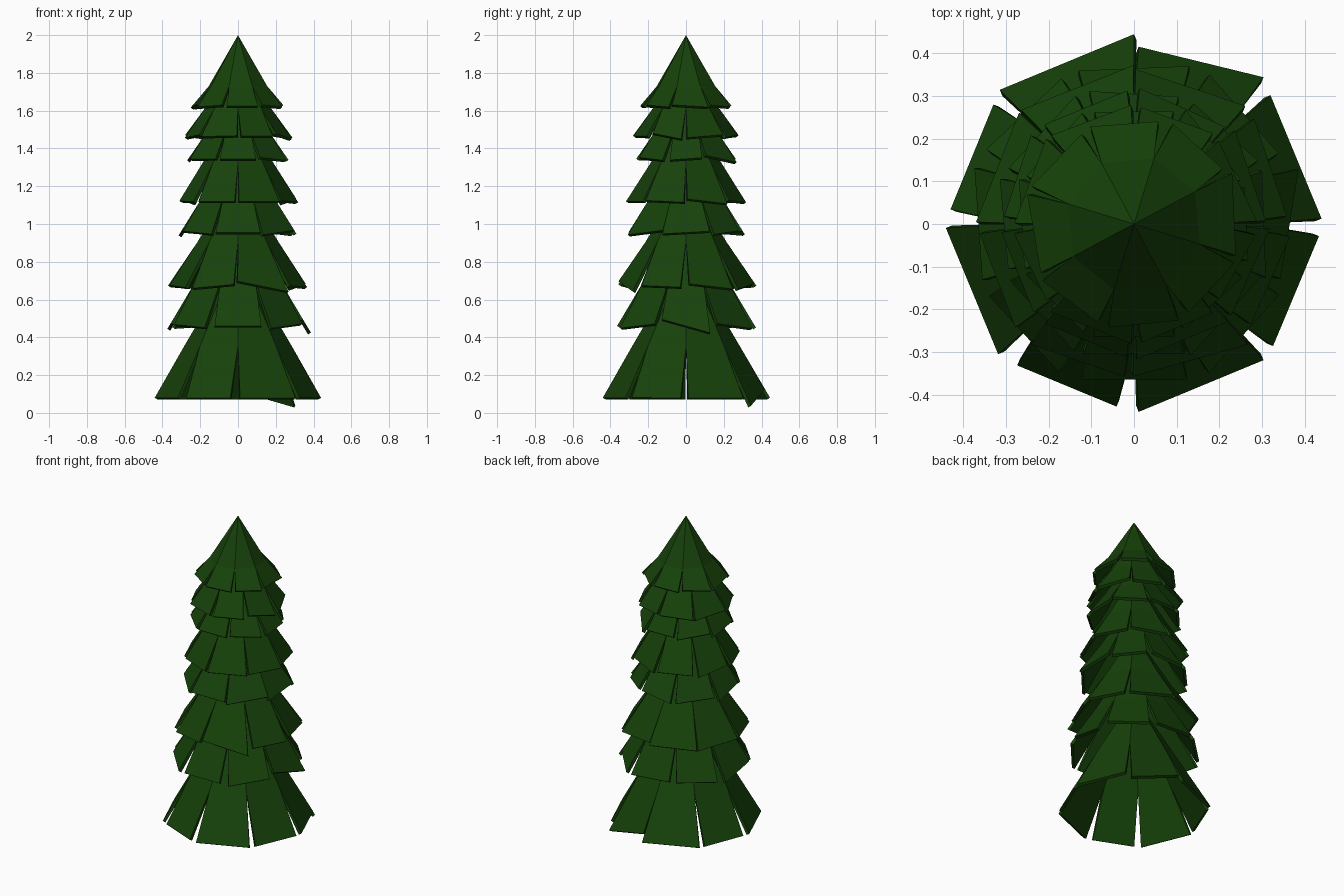
import bpy, bmesh, math, random
from mathutils import Vector, Matrix

if "Cube" in bpy.data.objects:
    bpy.data.objects.remove(bpy.data.objects["Cube"])

random.seed(4)
SIDES = 8

green = bpy.data.materials.new("needle_green")
green.diffuse_color = (0.008, 0.054, 0.003, 1)
green.use_nodes = True
green.node_tree.nodes["Principled BSDF"].inputs["Base Color"].default_value = green.diffuse_color


def ring_point(radius, angle, z):
    a = math.radians(angle)
    return Vector((radius * math.cos(a), radius * math.sin(a), z))


def tier(name, apex, bottom, radius, rot, split, pinch, tilts, widths):
    """Eight-sided cone whose skirt is cut into separate, slightly tilted flaps."""
    bm = bmesh.new()
    tip = bm.verts.new((0, 0, apex))
    split_z = apex + (bottom - apex) * split
    step = 360 / SIDES
    ring = [bm.verts.new(ring_point(radius * split * pinch, rot + step * k, split_z))
            for k in range(SIDES)]
    for k in range(SIDES):
        a, b = ring[k], ring[(k + 1) % SIDES]
        bm.faces.new((tip, a, b))
        # loose flap below the split, of varied width and tilted in its plane
        p = ring_point(radius, rot + step * k, bottom)
        q = ring_point(radius, rot + step * (k + 1), bottom)
        mid = (p + q) / 2
        normal = (q - a.co).cross(p - b.co).normalized()
        if normal.z < 0:
            normal.negate()
        tilt = tilts.get(k, random.uniform(-8, 8))
        width = widths[k] if widths else random.uniform(0.78, 1.0)
        turn = Matrix.Rotation(math.radians(tilt), 3, normal)
        c = bm.verts.new(mid + turn @ ((p - mid) * width))
        d = bm.verts.new(mid + turn @ ((q - mid) * width))
        bm.faces.new((a, c, d, b))
    bm.normal_update()
    mesh = bpy.data.meshes.new(name)
    bm.to_mesh(mesh)
    bm.free()
    mesh.materials.append(green)
    obj = bpy.data.objects.new(name, mesh)
    bpy.context.collection.objects.link(obj)
    shell = obj.modifiers.new("thickness", "SOLIDIFY")
    shell.thickness = 0.018
    shell.offset = -1


# apex z, bottom z, radius, rotation, split fraction, waist pinch, tilts, widths
TIERS = [
    (2.00, 1.625, 0.255, 28, 0.72, 0.88, {}, None),
    (1.90, 1.465, 0.285, 0, 0.66, 0.93, {7: -12}, None),
    (1.78, 1.345, 0.285, 22.5, 0.66, 0.93, {5: 0, 0: -12}, None),
    (1.65, 1.12, 0.320, 0, 0.62, 0.95, {5: 0, 6: 0}, None),
    (1.49, 0.955, 0.330, 22.5, 0.64, 0.95, {5: 0, 3: 10}, None),
    (1.26, 0.67, 0.375, 0, 0.60, 0.95, {6: -13, 5: 6}, None),
    (1.12, 0.46, 0.395, 22.5, 0.65, 0.96, {5: 0, 7: -18, 6: 6}, None),
    (0.84, 0.08, 0.445, 0, 0.64, 1.0, {0: 0, 1: 18, 2: 0, 4: 0, 5: 0, 6: 0},
     (0.92, 0.92, 1.0, 0.78, 0.94, 0.74, 0.93, 0.82)),
]
for i, spec in enumerate(TIERS):
    tier(f"branch_tier_{i + 1}", *spec)
